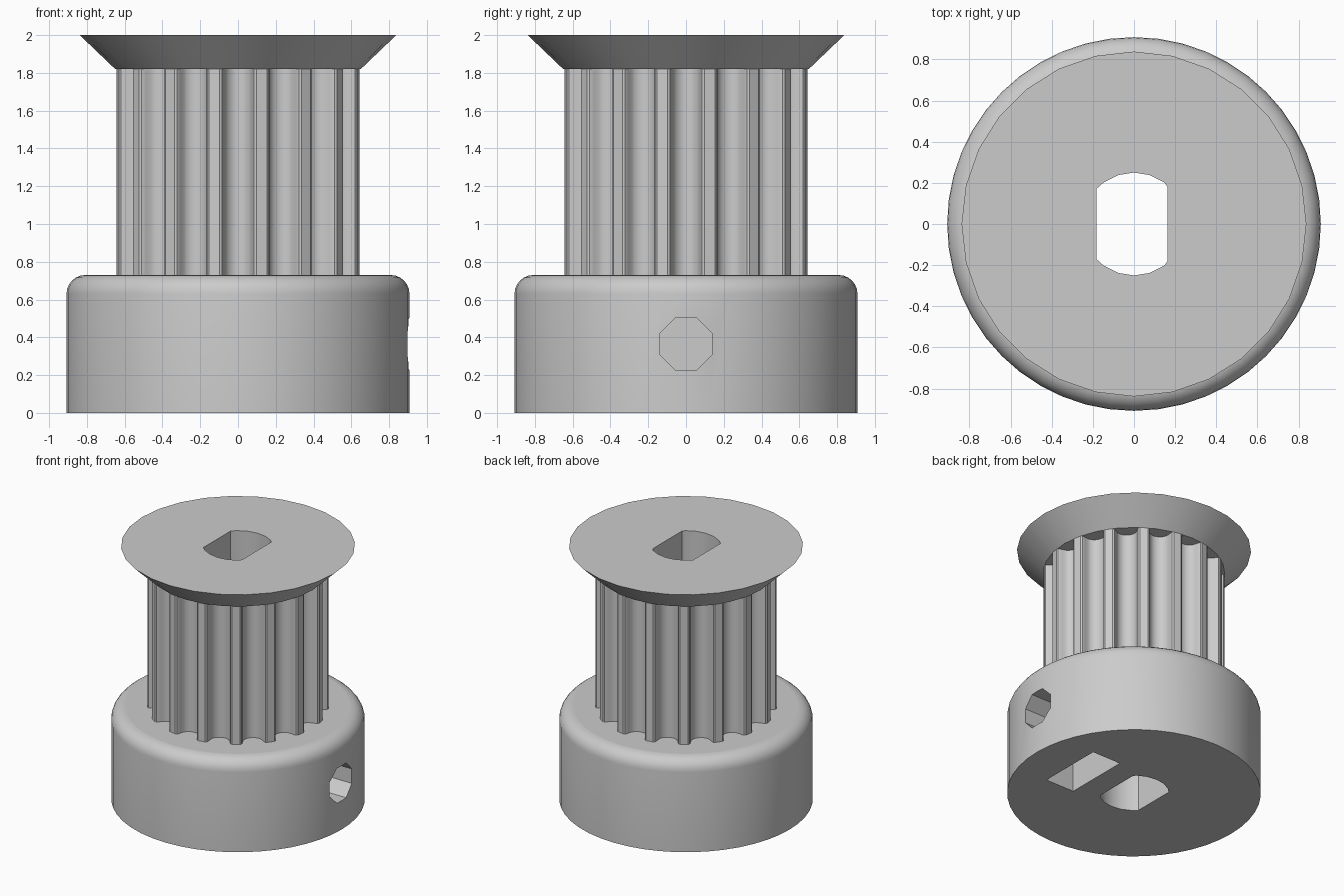
import bpy, bmesh
from math import sin, cos, pi, radians
from mathutils import Matrix, Vector

cube = bpy.data.objects.get("Cube")
if cube:
    bpy.data.objects.remove(cube, do_unlink=True)

GREY = (0.6, 0.6, 0.6, 1.0)
metal = bpy.data.materials.new("plain grey")
metal.use_nodes = True
metal.diffuse_color = GREY
metal.node_tree.nodes["Principled BSDF"].inputs["Base Color"].default_value = GREY

HUB_R, HUB_TOP = 0.908, 0.73
BELT_R, BELT_TOP = 0.65, 1.82
FLANGE_R, TOP = 0.838, 2.0
SCREW_Z = 0.365


def make_object(name, bm):
    bmesh.ops.recalc_face_normals(bm, faces=bm.faces)
    mesh = bpy.data.meshes.new(name)
    bm.to_mesh(mesh)
    bm.free()
    mesh.materials.append(metal)
    obj = bpy.data.objects.new(name, mesh)
    bpy.context.collection.objects.link(obj)
    return obj


def loft(name, rings):
    """Join equal-sized closed rings and cap both ends."""
    bm = bmesh.new()
    loops = [[bm.verts.new(p) for p in ring] for ring in rings]
    n = len(loops[0])
    for a, b in zip(loops, loops[1:]):
        for i in range(n):
            j = (i + 1) % n
            bm.faces.new((a[i], a[j], b[j], b[i]))
    bm.faces.new(loops[0][::-1])
    bm.faces.new(loops[-1])
    return make_object(name, bm)


def circle(r, z, n):
    return [(r * cos(2 * pi * i / n), r * sin(2 * pi * i / n), z) for i in range(n)]


def along_x(points, x0, x1):
    return [[(x, y, z) for y, z in points] for x in (x0, x1)]


# Hub with a rounded upper rim
fillet = 0.1
steps = 6
rings = [circle(HUB_R, 0, 48)]
for i in range(steps + 1):
    a = pi / 2 * i / steps
    rings.append(circle(HUB_R - fillet * (1 - cos(a)),
                        HUB_TOP - fillet * (1 - sin(a)), 48))
hub = loft("hub", rings)

# Toothed belt drum: sixteen round-bottomed grooves
half = [(0.099, 0.0), (0.086, 0.006), (0.079, 0.018), (0.076, 0.032), (0.067, 0.059),
        (0.060, 0.072), (0.047, 0.084), (0.033, 0.094), (0.017, 0.099)]
groove = [(-w, d) for w, d in half] + [(0, 0.101)] + half[::-1]
outline = []
for k in range(16):
    turn = Matrix.Rotation(2 * pi * k / 16, 2)
    for w, d in groove:
        outline.append(turn @ Vector((BELT_R - 0.008 - d, w)))
drum = loft("toothed_drum", [[(p.x, p.y, z) for p in outline] for z in (HUB_TOP, BELT_TOP)])

# Flared retaining flange
flange = loft("flange", [circle(BELT_R, BELT_TOP, 28), circle(FLANGE_R, TOP, 28)])

# Cutters: shaft bore with two flats, screw hole, nut pocket open at the bottom
bore_outline = [(max(-0.185, min(0.163, 0.25 * cos(a))), 0.25 * sin(a))
                for a in (radians(t) for t in (-90, -72, -54, -46, 46, 54, 72,
                                               90, 108, 126, 137, 223, 234, 252))]
bore = loft("bore_cutter", [[(x, y, z) for x, y in bore_outline] for z in (-0.2, 2.2)])
r = 0.149
screw = loft("screw_cutter", along_x(
    [(r * cos(pi / 8 + i * pi / 4), SCREW_Z + r * sin(pi / 8 + i * pi / 4)) for i in range(8)],
    0.0, 1.1))
pocket = loft("nut_cutter", along_x(
    [(-0.26, -0.1), (0.26, -0.1), (0.26, 0.515), (0, 0.665), (-0.26, 0.515)], 0.35, 0.6))


def finish(obj, cutters):
    bpy.ops.object.select_all(action="DESELECT")
    obj.select_set(True)
    bpy.context.view_layer.objects.active = obj
    for cutter in cutters:
        mod = obj.modifiers.new("cut", "BOOLEAN")
        mod.operation = "DIFFERENCE"
        mod.solver = "EXACT"
        mod.object = cutter
        bpy.ops.object.modifier_apply(modifier=mod.name)
    bpy.ops.object.shade_smooth_by_angle(angle=radians(30))
    for face in obj.data.polygons:
        if abs(face.normal.z) > 0.999:
            face.use_smooth = False


finish(hub, (bore, screw, pocket))
finish(drum, (bore,))
finish(flange, (bore,))
for cutter in (bore, screw, pocket):
    bpy.data.objects.remove(cutter, do_unlink=True)
